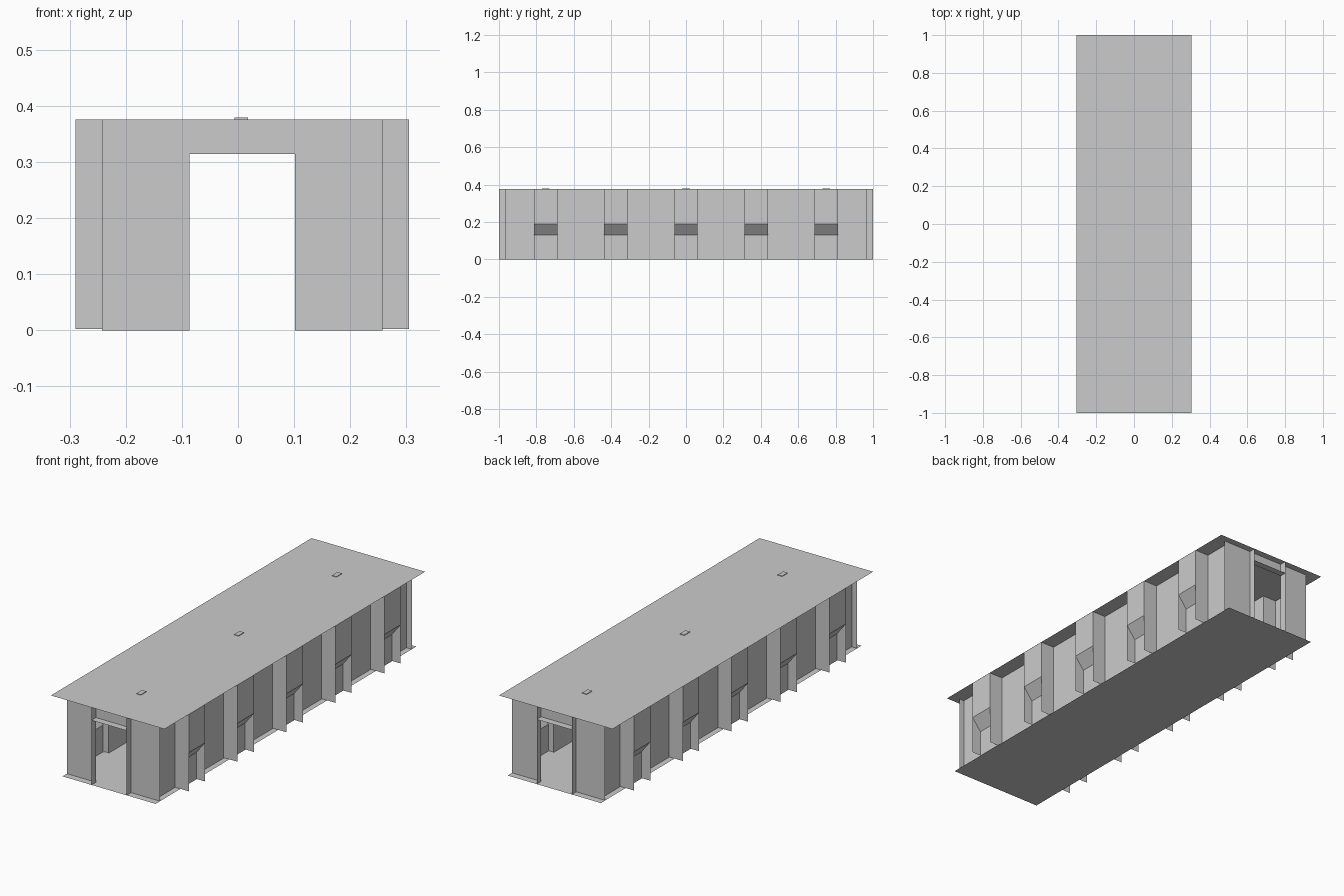
import bpy

if "Cube" in bpy.data.objects:
    bpy.data.objects.remove(bpy.data.objects["Cube"])

CX = 0.0075            # centre line of the corridor
H = 0.376              # ceiling height
DOOR_H = 0.314
WALL, SILL, OUT = 0.222, 0.25, 0.297   # half widths: wall, end wall/niche foot, niche back
END, DOOR = 0.966, 0.094
NICHES = [-0.75, -0.375, 0.0, 0.375, 0.75]
NW = 0.0625            # niche half width


def sheet(name, polys):
    """Object made of flat single-sided panels."""
    verts, faces = [], []
    for p in polys:
        faces.append(list(range(len(verts), len(verts) + len(p))))
        verts.extend(p)
    me = bpy.data.meshes.new(name)
    me.from_pydata(verts, [], faces)
    ob = bpy.data.objects.new(name, me)
    bpy.context.collection.objects.link(ob)
    return ob


def flat(x0, x1, y0, y1, z):
    return [(x0, y0, z), (x1, y0, z), (x1, y1, z), (x0, y1, z)]


def facing_x(x, y0, y1, z0, z1):
    return [(x, y0, z0), (x, y1, z0), (x, y1, z1), (x, y0, z1)]


def facing_y(y, x0, x1, z0, z1):
    return [(x0, y, z0), (x1, y, z0), (x1, y, z1), (x0, y, z1)]


# Floor and wider ceiling
sheet("floor", [flat(CX - SILL, CX + SILL, -1, 1, 0)])
sheet("ceiling", [flat(-0.305, 0.305, -1, 1, H)])

for side, label in ((-1, "left"), (1, "right")):
    def X(d):
        return CX + side * d

    # Wall panels between the niches
    stops = [-END] + [c + s * NW for c in NICHES for s in (-1, 1)] + [END]
    sheet(label + "_wall", [facing_x(X(WALL), a, b, 0, H)
                            for a, b in zip(stops[::2], stops[1::2])])

    for i, c in enumerate(NICHES):
        a, b = c - NW, c + NW
        # Niche back: low panel, sloped ledge, outer upper panel
        prof = [(SILL, 0.0), (SILL, 0.13), (OUT, 0.19), (OUT, H)]
        sheet(f"{label}_niche_back_{i}",
              [[(X(p[0]), a, p[1]), (X(p[0]), b, p[1]), (X(q[0]), b, q[1]), (X(q[0]), a, q[1])]
               for p, q in zip(prof, prof[1:])])
        # Niche cheeks
        sheet(f"{label}_niche_cheeks_{i}",
              [facing_y(y, X(WALL), X(OUT), 0.002, H) for y in (a, b)])

for s, label in ((-1, "front"), (1, "back")):
    y = s * END
    # End wall around the doorway
    sheet(label + "_end_wall", [
        facing_y(y, CX - SILL, CX - DOOR, 0, H),
        facing_y(y, CX + DOOR, CX + SILL, 0, H),
        facing_y(y, CX - DOOR, CX + DOOR, DOOR_H, H)])
    # Jambs and lintel standing out from the wall
    sheet(label + "_door_frame", [
        facing_x(CX - DOOR, y, s, 0, H),
        facing_x(CX + DOOR, y, s, 0, H),
        flat(CX - DOOR, CX + DOOR, y, s, DOOR_H)])

# Ceiling lamp housings
for i, c in enumerate((-0.75, 0, 0.75)):
    bpy.ops.mesh.primitive_cube_add(size=1, location=(CX - 0.0015, c, H + 0.001))
    ob = bpy.context.object
    ob.name = f"ceiling_lamp_{i}"
    ob.scale = (0.024, 0.042, 0.004)
